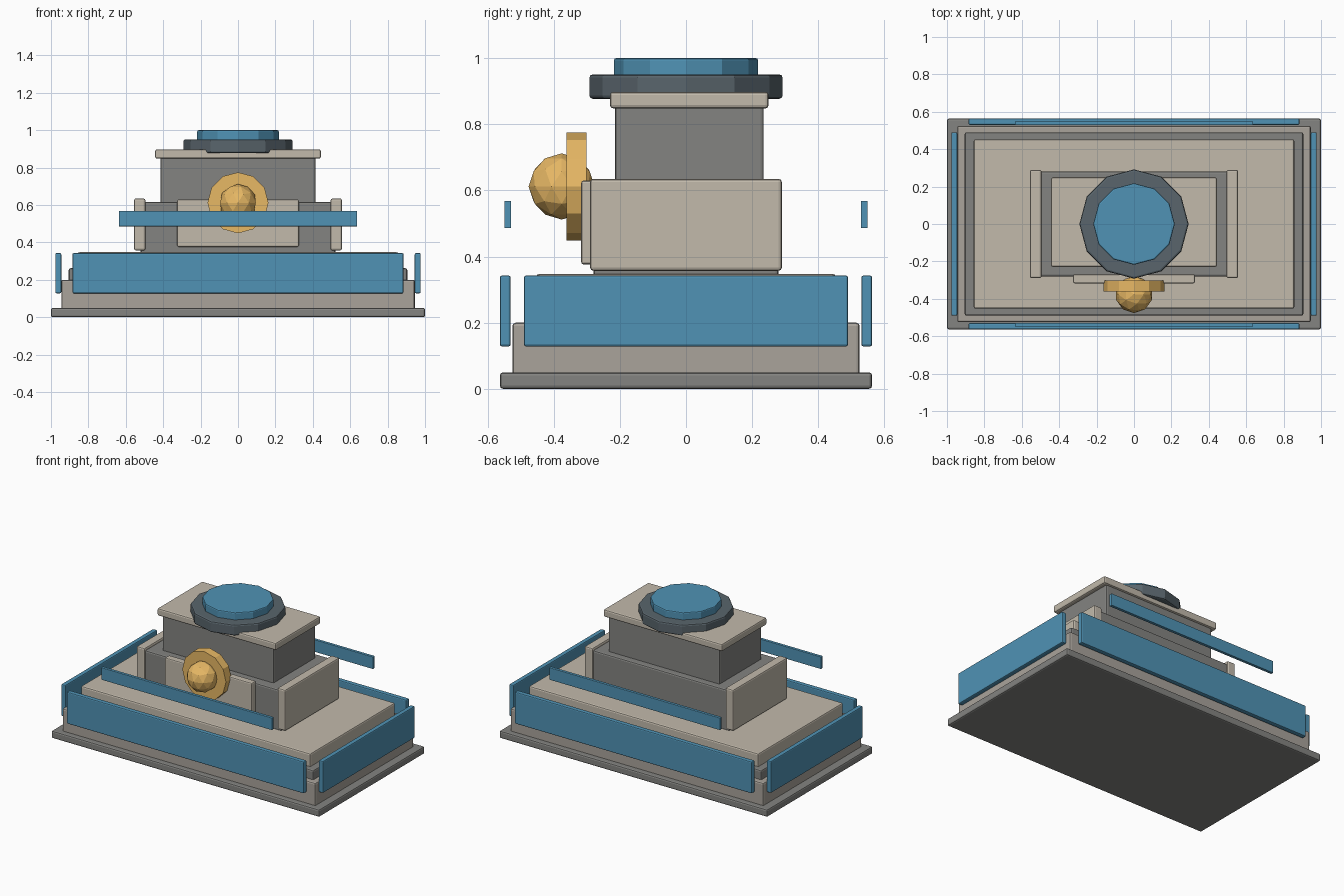
import bpy
import math

if "Cube" in bpy.data.objects:
    bpy.data.objects.remove(bpy.data.objects["Cube"])


def material(name, rgb):
    m = bpy.data.materials.new(name)
    m.diffuse_color = (*rgb, 1)
    m.use_nodes = True
    m.node_tree.nodes["Principled BSDF"].inputs["Base Color"].default_value = m.diffuse_color
    return m


STONE = material("pale_stone", (0.54, 0.49, 0.41))
MID = material("mid_stone", (0.40, 0.37, 0.33))
DARK = material("dark_grey", (0.23, 0.23, 0.22))
SLATE = material("slate", (0.10, 0.13, 0.15))
BLUE = material("blue", (0.08, 0.29, 0.46))
GOLD = material("gold", (0.80, 0.48, 0.13))


def finish(name, mat, bevel=0.0):
    ob = bpy.context.object
    ob.name = name
    ob.data.materials.append(mat)
    if bevel:
        mod = ob.modifiers.new("bevel", 'BEVEL')
        mod.width = bevel
        mod.segments = 2
        mod.limit_method = 'ANGLE'
        mod.angle_limit = math.radians(40)
    return ob


def box(name, x, y, z, mat, bevel=0.01):
    """Box from (min, max) ranges on each axis."""
    bpy.ops.mesh.primitive_cube_add(size=1)
    ob = bpy.context.object
    for v in ob.data.vertices:
        v.co = [lo + (c + 0.5) * (hi - lo) for c, (lo, hi) in zip(v.co, (x, y, z))]
    return finish(name, mat, bevel)


def disc(name, r, depth, loc, mat, rot=(0, 0, 0), bevel=0.0):
    bpy.ops.mesh.primitive_cylinder_add(vertices=12, radius=r, depth=depth,
                                        location=loc, rotation=rot)
    return finish(name, mat, bevel)


# stepped base
box("base_plate", (-1, 1), (-0.563, 0.563), (0, 0.05), DARK)
box("base_block", (-0.945, 0.945), (-0.525, 0.525), (0.04, 0.2), MID)
box("base_step", (-0.905, 0.905), (-0.49, 0.49), (0.19, 0.262), DARK)
box("deck_slab", (-0.857, 0.857), (-0.453, 0.453), (0.25, 0.348), STONE)

# blue panels around the base and floating rails
for side, s in (("front", -1), ("back", 1)):
    box(side + "_panel", (-0.885, 0.885), sorted((s * 0.53, s * 0.563)), (0.128, 0.343), BLUE, 0.007)
    box(side + "_rail", (-0.637, 0.637), sorted((s * 0.529, s * 0.549)), (0.486, 0.568), BLUE, 0.002)
for side, s in (("left", -1), ("right", 1)):
    box(side + "_panel", sorted((s * 0.945, s * 0.977)), (-0.49, 0.49), (0.128, 0.343), BLUE, 0.007)
    # cheek plates on the tower
    box(side + "_cheek", sorted((s * 0.495, s * 0.556)), (-0.29, 0.29), (0.357, 0.635), STONE)

# tower
box("lower_tower", (-0.52, 0.52), (-0.28, 0.28), (0.34, 0.617), DARK)
box("front_plaque", (-0.325, 0.325), (-0.317, -0.27), (0.376, 0.63), STONE, 0.008)
box("upper_tower", (-0.415, 0.415), (-0.215, 0.235), (0.6, 0.86), DARK)
box("tower_cap", (-0.443, 0.443), (-0.23, 0.25), (0.848, 0.898), STONE)

# roof discs
disc("roof_ring", 0.292, 0.074, (0, 0, 0.914), SLATE, bevel=0.01)
disc("roof_lens", 0.218, 0.06, (0, 0, 0.97), BLUE, bevel=0.007)

# gold boss on the front
disc("boss_plate", 0.163, 0.06, (0, -0.331, 0.612), GOLD, rot=(math.pi / 2, 0, 0))
bpy.ops.mesh.primitive_ico_sphere_add(subdivisions=2, radius=0.1, location=(0, -0.376, 0.612))
finish("boss_ball", GOLD)
